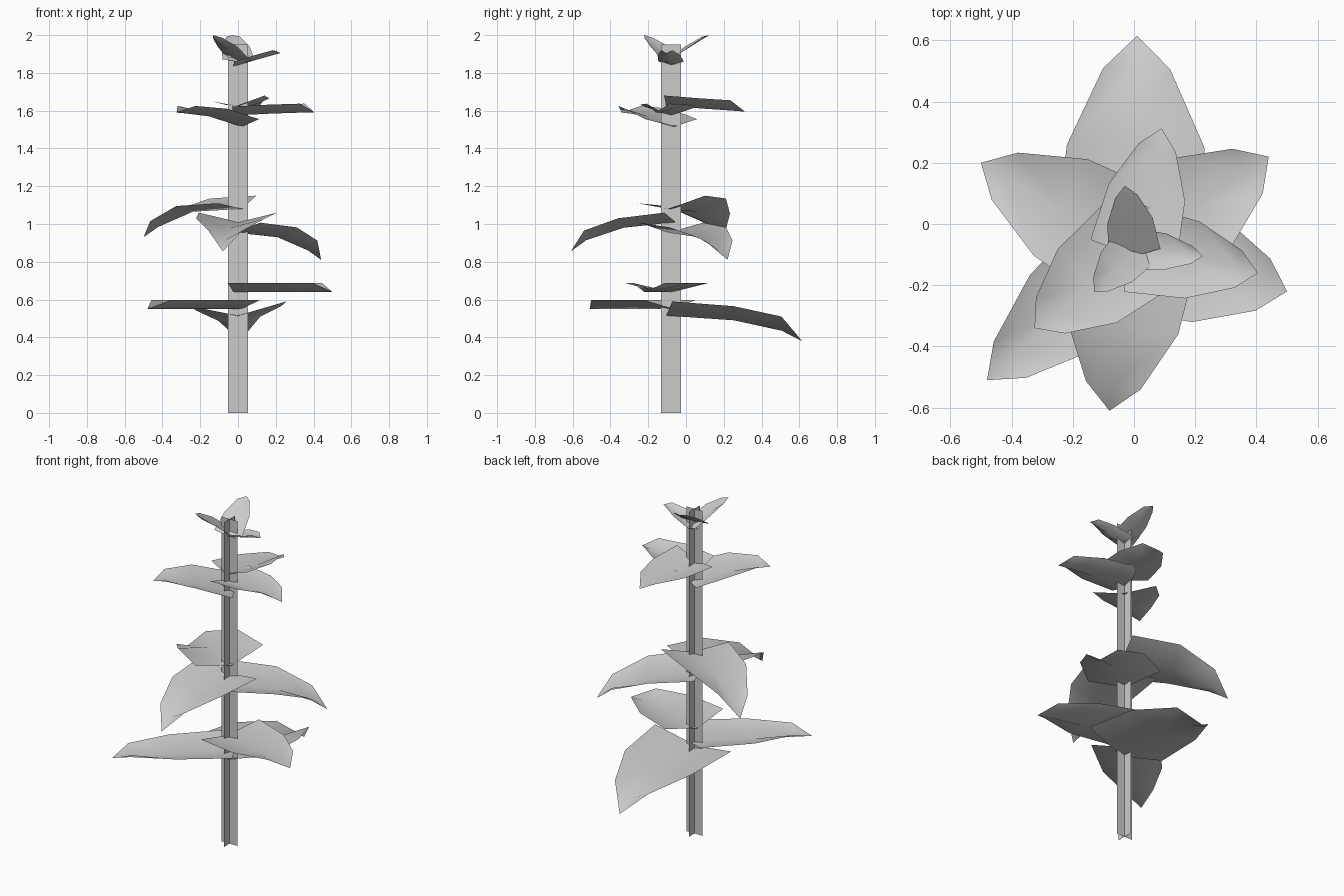
import bpy
import math

if "Cube" in bpy.data.objects:
    bpy.data.objects.remove(bpy.data.objects["Cube"])

STEM_Y = -0.08


def make_object(name, verts, faces, smooth):
    mesh = bpy.data.meshes.new(name)
    mesh.from_pydata(verts, [], faces)
    mesh.polygons.foreach_set("use_smooth", [smooth] * len(faces))
    mesh.update()
    obj = bpy.data.objects.new(name, mesh)
    bpy.context.collection.objects.link(obj)
    return obj


# Stem: two crossed upright planes
h, top = 0.053, 1.95
stem = []
for dx, dy in ((h, 0), (0, h)):
    stem += [(-dx, STEM_Y - dy, 0), (dx, STEM_Y + dy, 0),
             (dx, STEM_Y + dy, top), (-dx, STEM_Y - dy, top)]
make_object("stem", stem, [(0, 1, 2, 3), (4, 5, 6, 7)], False)


# Leaf: V-folded blade with three cross rows and a pointed tip
def leaf(name, tip, width, heights, fold, roll=0.0):
    dx, dy = tip[0], tip[1] - STEM_Y
    length = math.hypot(dx, dy)
    dx, dy = dx / length, dy / length
    back = 0.025
    rows = ((0.05, 1.0, 0.0), (0.5, 0.88, 0.0), (0.85, 0.43, 0.0))
    verts = []
    for i, (t, w, _) in enumerate(rows):
        for side in (1, 0, -1):
            # the midrib starts slightly behind its first row
            d = (t if side or i else 0.0) * (length + back) - back
            off = side * w * width
            z = heights[i] + (fold + side * roll if side else 0)
            verts.append((dx * d - dy * off, STEM_Y + dy * d + dx * off, z))
    verts.append((tip[0], tip[1], heights[3]))
    faces = [(r, r + 1, r + 4, r + 3) for r in (0, 1, 3, 4)]
    faces += [(6, 7, 9), (7, 8, 9)]
    make_object(name, verts, faces, True)


# Four tiers of three leaves, bottom to top
tiers = {
    "lower_leaf": [
        ((-0.48, -0.51), 0.185, (0.55, 0.55, 0.55, 0.55), 0.048),
        ((0.01, 0.615), 0.255, (0.515, 0.49, 0.435, 0.38), 0.063, -0.012),
        ((0.50, -0.22), 0.205, (0.64, 0.64, 0.64, 0.64), 0.047)],
    "middle_leaf": [
        ((-0.50, 0.20), 0.205, (1.08, 1.065, 0.985, 0.93), 0.05, -0.02),
        ((0.44, 0.22), 0.205, (0.955, 0.93, 0.86, 0.81), 0.052),
        ((-0.08, -0.61), 0.21, (1.01, 0.98, 0.915, 0.855), 0.05)],
    "upper_leaf": [
        ((-0.325, -0.34), 0.175, (1.515, 1.57, 1.585, 1.59), 0.04),
        ((0.405, -0.16), 0.145, (1.575, 1.585, 1.59, 1.59), 0.047),
        ((0.09, 0.312), 0.145, (1.625, 1.61, 1.60, 1.595), 0.04, -0.015)],
    "top_leaf": [
        ((-0.03, 0.125), 0.085, (1.86, 1.93, 1.98, 2.0), 0.012),
        ((-0.13, -0.22), 0.08, (1.845, 1.92, 1.965, 2.0), 0.02),
        ((0.225, -0.105), 0.068, (1.835, 1.87, 1.895, 1.905), 0.025)],
}
for tier, leaves in tiers.items():
    for i, args in enumerate(leaves):
        leaf(f"{tier}_{i + 1}", *args)
